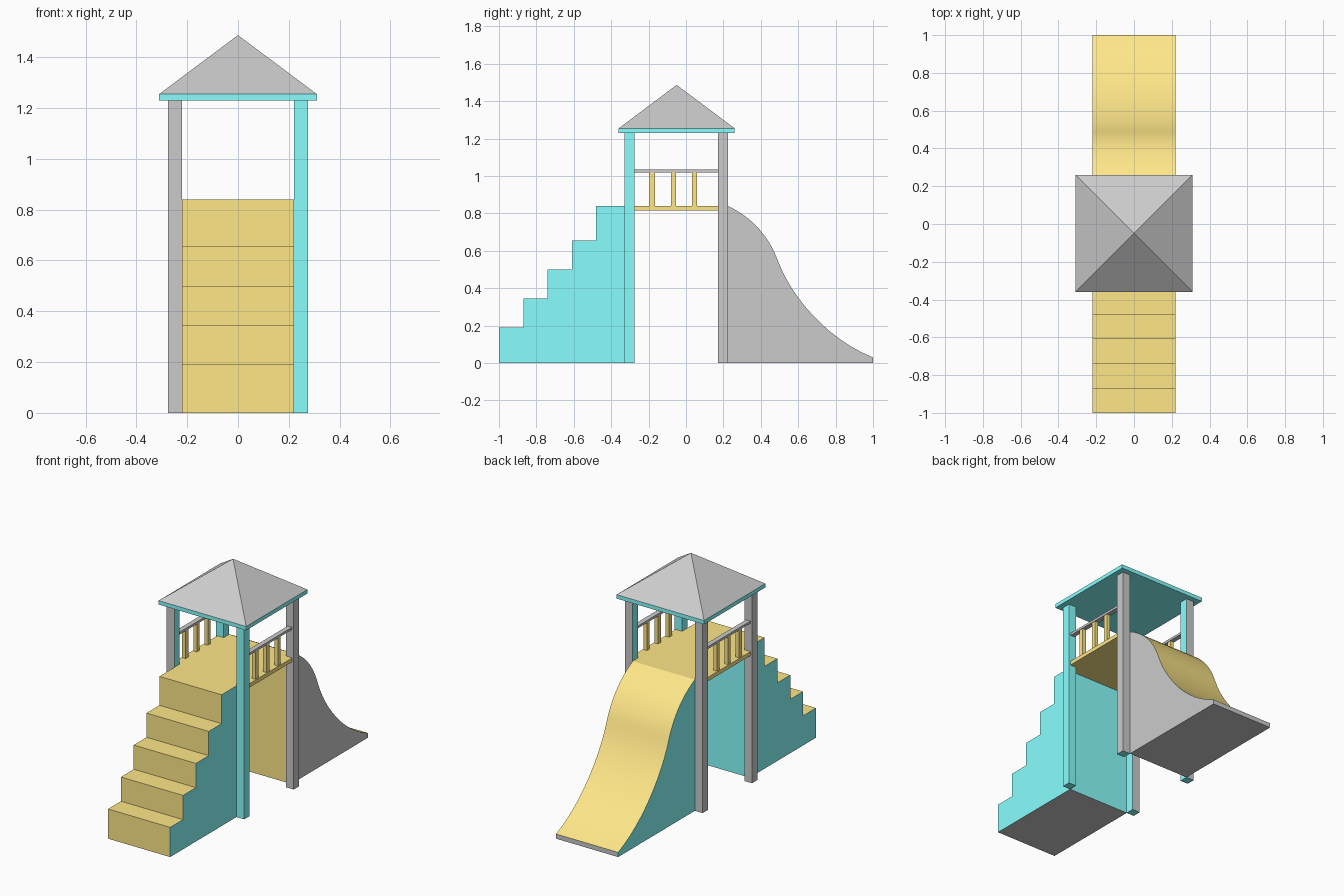
import bpy, bmesh
from mathutils import Vector

if "Cube" in bpy.data.objects:
    bpy.data.objects.remove(bpy.data.objects["Cube"])


def material(name, rgb):
    m = bpy.data.materials.new(name)
    m.diffuse_color = (*rgb, 1)
    m.use_nodes = True
    m.node_tree.nodes["Principled BSDF"].inputs["Base Color"].default_value = m.diffuse_color
    return m


GREY = material("grey", (0.8, 0.8, 0.8))
YELLOW = material("yellow", (1.0, 0.8, 0.25))
TEAL = material("teal", (0.25, 1.0, 1.0))
AXES = {"+x": (1, 0, 0), "-x": (-1, 0, 0), "+y": (0, 1, 0),
        "-y": (0, -1, 0), "+z": (0, 0, 1), "-z": (0, 0, -1)}


def finish(name, bm, base, paint=None):
    """Make an object; paint maps a facing direction to another material."""
    bmesh.ops.recalc_face_normals(bm, faces=bm.faces)
    mesh = bpy.data.meshes.new(name)
    mesh.materials.append(base)
    for side, mat in (paint or {}).items():
        if mat.name not in mesh.materials:
            mesh.materials.append(mat)
        for f in bm.faces:
            if f.normal.dot(Vector(AXES[side])) > 0.99:
                f.material_index = mesh.materials.find(mat.name)
    bm.to_mesh(mesh)
    bm.free()
    ob = bpy.data.objects.new(name, mesh)
    bpy.context.collection.objects.link(ob)
    return ob


def box(name, x, y, z, base, paint=None):
    bm = bmesh.new()
    bmesh.ops.create_cube(bm, size=1)
    for v in bm.verts:
        v.co = [r[0] if c < 0 else r[1] for c, r in zip(v.co, (x, y, z))]
    return finish(name, bm, base, paint)


def extrude(name, profile, half, base, paint):
    """Extrude a side profile of (y, z) points across x."""
    bm = bmesh.new()
    face = bm.faces.new([bm.verts.new((-half, y, z)) for y, z in profile])
    new = bmesh.ops.extrude_face_region(bm, geom=[face])["geom"]
    bmesh.ops.translate(bm, vec=(2 * half, 0, 0),
                        verts=[g for g in new if isinstance(g, bmesh.types.BMVert)])
    return finish(name, bm, base, paint)


def bezier(a, b, c, d, n=12):
    a, b, c, d = map(Vector, (a, b, c, d))
    return [tuple(a * (1 - t) ** 3 + b * 3 * t * (1 - t) ** 2
                  + c * 3 * t * t * (1 - t) + d * t ** 3)
            for t in (i / n for i in range(n + 1))]


# Staircase block
steps = [(-1.0, 0.0)]
for i, z in enumerate((0.19, 0.345, 0.50, 0.655, 0.84)):
    y = -1 + 0.13 * i
    steps += [(y, steps[-1][1]), (y, z)] if i else [(y, z)]
steps += [(-0.33, 0.84), (-0.33, 0.0)]
extrude("stairs", steps, 0.22, YELLOW,
        {"+x": TEAL, "-x": TEAL, "+y": TEAL, "-z": GREY})

# Curved slide
curve = bezier((0.225, 0.84), (0.37, 0.77), (0.45, 0.66), (0.49, 0.55))
curve += bezier((0.49, 0.55), (0.56, 0.36), (0.75, 0.13), (1.0, 0.03))[1:]
slide = extrude("slide", [(0.225, 0.0)] + curve + [(1.0, 0.0)], 0.22, YELLOW,
                {"+x": GREY, "-x": TEAL, "+y": GREY, "-z": GREY})
bpy.context.view_layer.objects.active = slide
slide.select_set(True)
bpy.ops.object.shade_smooth_by_angle()

# Deck
box("deck", (-0.22, 0.22), (-0.33, 0.225), (0.815, 0.84), YELLOW)

# Posts, with grey painted faces on all but the front right one
posts = {"front_left": (-1, -0.33, ("-x", "-y", "+y")),
         "front_right": (1, -0.33, ()),
         "back_left": (-1, 0.17, ("-x", "+y")),
         "back_right": (1, 0.17, ("+x", "+y", "-y"))}
for name, (s, y, sides) in posts.items():
    box(name + "_post", sorted((s * 0.22, s * 0.275)), (y, y + 0.055),
        (0, 1.23), TEAL, {k: GREY for k in sides})

# Side railings
for side, s in (("left", -1), ("right", 1)):
    box(side + "_bottom_rail", sorted((s * 0.22, s * 0.265)), (-0.275, 0.17),
        (0.815, 0.84), YELLOW)
    box(side + "_top_rail", sorted((s * 0.232, s * 0.263)), (-0.275, 0.17),
        (1.02, 1.035), GREY)
    for i, y in enumerate((-0.18, -0.067, 0.045)):
        box(f"{side}_baluster_{i + 1}", sorted((s * 0.235, s * 0.26)),
            (y - 0.014, y + 0.014), (0.84, 1.02), YELLOW)

# Roof slab and pyramid
box("roof_slab", (-0.31, 0.31), (-0.36, 0.26), (1.23, 1.255), TEAL)
bm = bmesh.new()
base = [bm.verts.new((x, y, 1.255)) for x, y in
        ((-0.31, -0.36), (0.31, -0.36), (0.31, 0.26), (-0.31, 0.26))]
apex = bm.verts.new((0, -0.05, 1.487))
bm.faces.new(base)
for i in range(4):
    bm.faces.new((base[i], base[(i + 1) % 4], apex))
finish("roof", bm, GREY)
